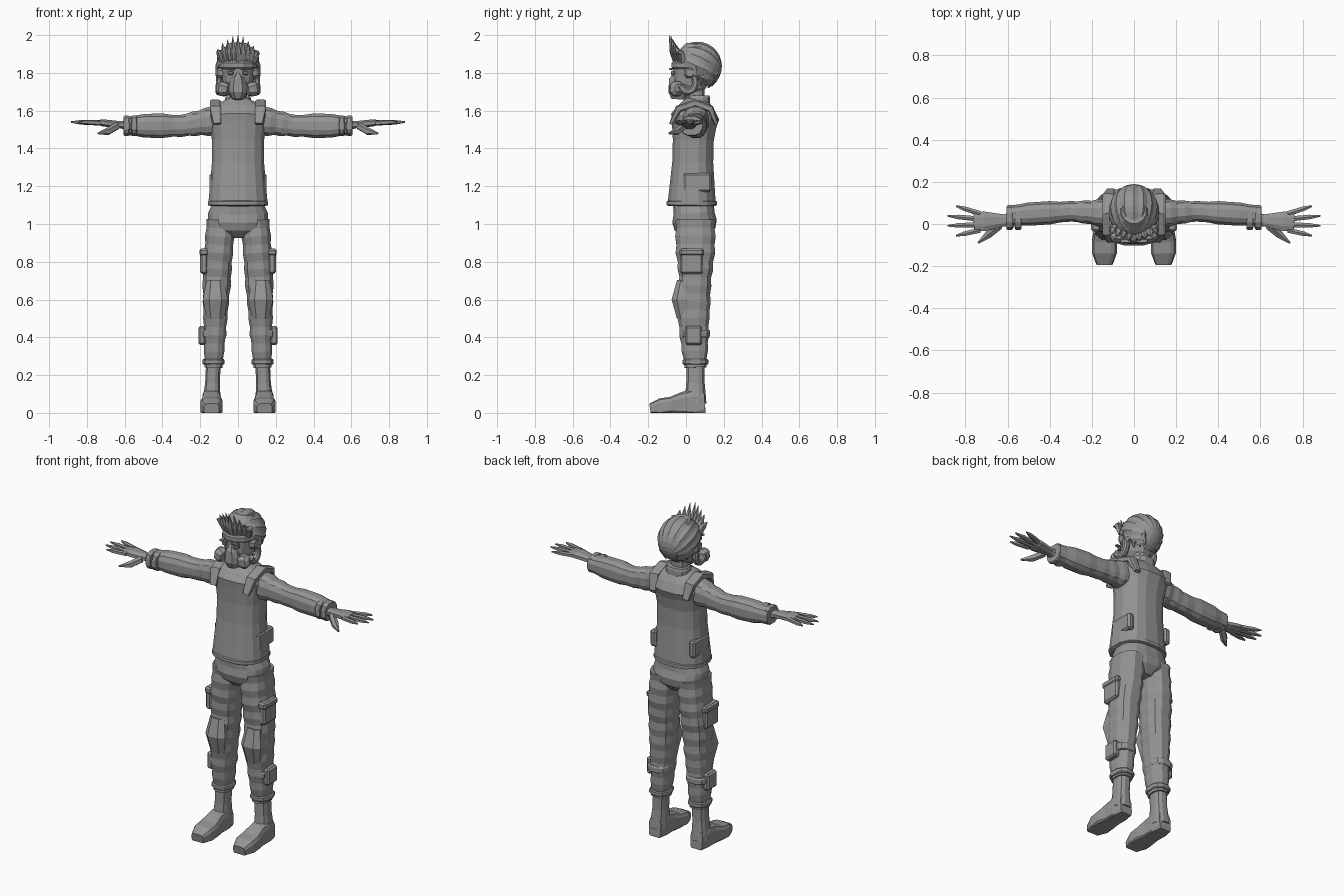
import bpy, bmesh, math, random
from mathutils import Vector, Matrix

random.seed(4)
cube = bpy.data.objects.get("Cube")
if cube:
    bpy.data.objects.remove(cube)

grey = bpy.data.materials.new("plain grey")
grey.use_nodes = True
grey.diffuse_color = (.3, .3, .3, 1)
grey.node_tree.nodes["Principled BSDF"].inputs["Base Color"].default_value = grey.diffuse_color

X_AXIS, Y_AXIS, Z_AXIS = Matrix.Identity(3)


def finish(name, bm, side=1):
    """Turn a bmesh into a flat shaded object, mirrored for the right side."""
    if side < 0:
        bmesh.ops.scale(bm, vec=(-1, 1, 1), verts=bm.verts)
    bmesh.ops.recalc_face_normals(bm, faces=bm.faces)
    mesh = bpy.data.meshes.new(name)
    bm.to_mesh(mesh)
    bm.free()
    mesh.materials.append(grey)
    obj = bpy.data.objects.new(name, mesh)
    bpy.context.collection.objects.link(obj)
    return obj


def mix(values, t):
    """Read a value at t from an evenly spaced list."""
    place = t * (len(values) - 1)
    i = min(int(place), len(values) - 2)
    return values[i] + (values[i + 1] - values[i]) * (place - i)


def sweep(name, spine, across, deep=None, side=1, sides=12, power=.8, folds=0, reference=None):
    """Skin rounded-box rings along a spine; folds adds evenly spaced cloth creases."""
    spine = [Vector(p) for p in spine]
    deep = deep or across
    steps = folds * 2 or max(len(spine), len(across)) - 1
    bm = bmesh.new()
    rows = []
    for step in range(steps + 1):
        t = step / steps
        along = (mix(spine, min(t + .01, 1)) - mix(spine, max(t - .01, 0))).normalized()
        up = reference or (Y_AXIS if abs(along.z) > .7 else Z_AXIS)
        wide = up.cross(along).normalized()
        thick = along.cross(wide)
        crease = .94 if folds and step % 2 else 1
        row = []
        for k in range(sides):
            angle = math.tau * (k + .5) / sides
            c, s = math.cos(angle), math.sin(angle)
            u = math.copysign(abs(c) ** power, c) * mix(across, t) * crease
            v = math.copysign(abs(s) ** power, s) * mix(deep, t) * crease
            row.append(bm.verts.new(mix(spine, t) + wide * u + thick * v))
        rows.append(row)
    for low, high in zip(rows, rows[1:]):
        for k in range(sides):
            n = (k + 1) % sides
            bm.faces.new((low[k], low[n], high[n], high[k]))
    bm.faces.new(rows[0])
    bm.faces.new(rows[-1])
    for v in bm.verts:
        v.co.z = max(v.co.z, 0)
    return finish(name, bm, side)


def band(name, centre, along, height, across, deep, **options):
    """Short cuff around a limb with chamfered rims."""
    half = Vector(along) * height / 2
    spine = [Vector(centre) + half * f for f in (-1, -.6, .6, 1)]
    scale = (.93, 1, 1, .93)
    return sweep(name, spine, [across * f for f in scale], [deep * f for f in scale], **options)


def block(name, centre, size, side=1, bevel=.01):
    bm = bmesh.new()
    bmesh.ops.create_cube(bm, size=1, matrix=Matrix.Translation(centre) @ Matrix.Diagonal((*size, 1)))
    bmesh.ops.bevel(bm, geom=bm.edges[:], offset=bevel, segments=1, affect="EDGES")
    return finish(name, bm, side)


# Torso: sweater with a flared hem, collar, neck and pelvis
sweep("sweater", [(0, .03, 1.1), (0, .04, 1.5), (0, .06, 1.66)],
      across=(.16, .15, .14, .14, .15, .16, .15, .06),
      deep=(.13, .12, .11, .11, .12, .13, .1, .06), sides=16)
band("hem_band", (0, .03, 1.11), Z_AXIS, height=.03, across=.16, deep=.135, sides=16)
band("collar", (0, .07, 1.65), Z_AXIS, height=.06, across=.07, deep=.06)
sweep("neck", [(0, .05, 1.6), (0, .05, 1.75)], across=(.05, .05))
sweep("pelvis", [(0, .05, .93), (0, .04, 1.1)],
      across=(.05, .14, .16, .16, .14), deep=(.07, .11, .12, .11, .11), sides=16)

for label, side in (("left", 1), ("right", -1)):
    # Vest straps and waist pouches
    sweep(label + "_shoulder_strap",
          [(.11, -.08, 1.53), (.12, -.04, 1.61), (.12, .05, 1.64), (.12, .13, 1.61), (.11, .16, 1.53)],
          across=(.01, .02, .02, .02, .01), deep=(.02, .03, .03, .03, .02),
          side=side, sides=8, power=.5, reference=X_AXIS)
    block(label + "_waist_pouch", (.13, .06, 1.22), (.04, .15, .1), side)

    # Creased trousers with knee patch, straps and pockets
    sweep(label + "_trouser_leg", [(.09, .05, 1.02), (.11, .05, .76), (.12, .04, .5), (.13, .05, .24)],
          across=(.08, .08, .08, .07, .06, .05), deep=(.11, .11, .09, .09, .08, .06),
          side=side, folds=9)
    sweep(label + "_knee_patch", [(.12, -.01, .7), (.12, -.02, .6), (.12, -.01, .5)],
          across=(.05, .07, .05), deep=(.04, .06, .04), side=side, sides=8)
    band(label + "_shin_strap", (.13, .05, .42), Z_AXIS, height=.04, across=.07, deep=.08, side=side)
    band(label + "_trouser_cuff", (.13, .05, .27), Z_AXIS, height=.03, across=.06, deep=.07, side=side)
    block(label + "_thigh_pocket", (.18, .03, .8), (.04, .12, .13), side)
    block(label + "_thigh_pocket_flap", (.18, .03, .85), (.05, .13, .04), side)
    block(label + "_shin_pouch", (.19, .04, .41), (.04, .09, .1), side)

    # Ankles and shoes
    sweep(label + "_ankle", [(.14, .05, .05), (.13, .05, .27)], across=(.05, .04, .04),
          deep=(.06, .05, .05), side=side)
    sweep(label + "_shoe", [(.14, -.19, .02), (.14, -.05, .04), (.14, .1, .05)],
          across=(.04, .06, .06, .05, .05, .04), deep=(.03, .05, .05, .07, .08, .06),
          side=side, power=.5)

    # Creased sleeves with double cuffs
    sweep(label + "_sleeve", [(.1, .05, 1.55), (.3, .06, 1.52), (.6, .04, 1.52)],
          across=(.08, .06, .05, .06, .05), deep=(.09, .07, .06, .07, .05), side=side, folds=6)
    for part, x in (("inner_cuff", .55), ("outer_cuff", .59)):
        band(f"{label}_{part}", (x, .03, 1.52), X_AXIS, height=.03, across=.06, deep=.055, side=side)

    # Hands with fanned fingers
    sweep(label + "_palm", [(.57, .02, 1.52), (.76, .01, 1.54)], across=(.04, .03, .04, .05, .04),
          deep=(.03, .02, .02, .02, .01), side=side, sides=8)
    for i, finger in enumerate(("index", "middle", "ring", "little")):
        fan = i - 1.5
        sweep(f"{label}_{finger}_finger",
              [(.73, .01 + fan * .026, 1.535), (.89 - fan * fan * .02, .015 + fan * .047, 1.54)],
              across=(.014, .013, .012, .004), side=side, sides=6)
    sweep(label + "_thumb", [(.64, -.01, 1.52), (.69, -.05, 1.49), (.74, -.09, 1.48)],
          across=(.02, .02, .005), side=side, sides=6)

    # Eyes, brows, breathing filters, hoses and ears
    block(label + "_eye", (.04, -.07, 1.8), (.03, .02, .02), side, bevel=.004)
    block(label + "_eyebrow", (.04, -.08, 1.82), (.05, .02, .01), side, bevel=.003)
    sweep(label + "_filter", [(.05, -.06, 1.71), (.11, -.04, 1.72)],
          across=(.03, .04, .04, .02), side=side, sides=8)
    hose = []
    for k in range(9):
        turn = math.radians(200 + k * 25)
        hose.append((.1, .01 + .04 * math.cos(turn), 1.75 + .05 * math.sin(turn)))
    sweep(label + "_hose", hose, across=(.02, .017), side=side, sides=8, reference=X_AXIS)
    sweep(label + "_ear", [(.08, .02, 1.8), (.11, .02, 1.8)], across=(.03, .03, .02), side=side, sides=8)

# Head, headband and angular breathing mask
sweep("head", [(0, 0, 1.68), (0, .04, 1.82), (0, .06, 1.95)],
      across=(.04, .08, .09, .1, .09, .06), deep=(.05, .09, .11, .11, .1, .06), power=1)
band("headband", (0, .04, 1.84), Z_AXIS, height=.04, across=.105, deep=.12, power=1)
sweep("face_mask", [(0, -.04, 1.66), (0, -.03, 1.8)],
      across=(.03, .05, .05, .04, .01), deep=(.04, .06, .06, .06, .04), sides=8)

# Swept hair: ridged locks run from the forehead over the crown to the nape
bm = bmesh.new()
bmesh.ops.create_uvsphere(bm, u_segments=32, v_segments=14, radius=1)
for v in bm.verts:
    lock = round(math.atan2(v.co.y, v.co.x) / math.tau * 32)
    if lock % 2:
        v.co.xy *= .95
tilt = Matrix.Rotation(math.radians(65), 4, "X")
bm.transform(Matrix.Translation((0, .06, 1.835)) @ Matrix.Diagonal((.12, .13, .13, 1)) @ tilt)
hidden = [v for v in bm.verts if v.co.z < 1.86 - max(v.co.y + .03, 0)]
bmesh.ops.delete(bm, geom=hidden, context="VERTS")
hair = finish("hair_cap", bm)
thickness = hair.modifiers.new("thickness", "SOLIDIFY")
thickness.thickness = .01

# Upright fringe spikes, tallest in the middle
count = 9
for i in range(count):
    f = 2 * i / (count - 1) - 1
    back = .04 * abs(f)
    tip = 2 - .07 * f * f - random.uniform(0, .03) * abs(f)
    sweep(f"fringe_spike_{i}", [(f * .08, back - .05, 1.86), (f * .1, back - .07, 1.91), (f * .11, back - .09, tip)],
          across=(.02, .017, .001), sides=5)

# Pointed locks over the ears and nape
for label, side in (("left", 1), ("right", -1)):
    for i in range(4):
        x, y = .1 - i * .015, .05 + i * .03
        sweep(f"{label}_side_lock_{i}", [(x, y, 1.84), (x, y + .01, 1.79), (x - .02, y, 1.73)],
              across=(.02, .02, .002), side=side, sides=5)
